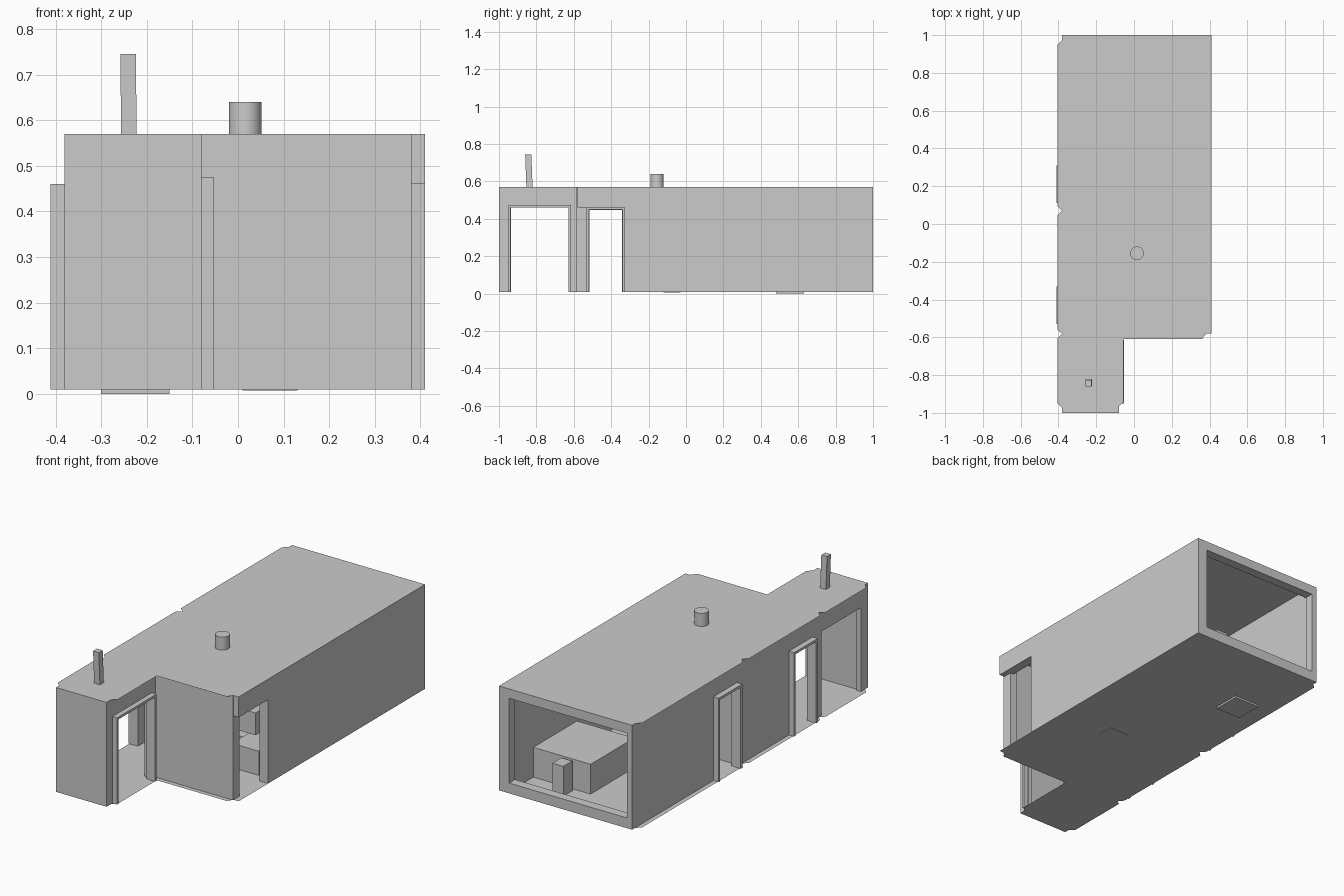
import bpy, bmesh
from math import radians
from mathutils import Matrix, Vector

if "Cube" in bpy.data.objects:
    bpy.data.objects.remove(bpy.data.objects["Cube"])

Z0, Z1 = 0.01, 0.57   # floor and roof levels


def add_box(bm, x0, x1, y0, y1, z0, z1):
    m = Matrix.Translation(((x0 + x1) / 2, (y0 + y1) / 2, (z0 + z1) / 2))
    m = m @ Matrix.Diagonal((x1 - x0, y1 - y0, z1 - z0, 1))
    bmesh.ops.create_cube(bm, size=1, matrix=m)


def make(name, bm):
    me = bpy.data.meshes.new(name)
    bm.to_mesh(me)
    bm.free()
    ob = bpy.data.objects.new(name, me)
    bpy.context.collection.objects.link(ob)
    return ob


def boxes(name, *dims):
    bm = bmesh.new()
    for d in dims:
        add_box(bm, *d)
    return make(name, bm)


def wall(name, axis, c0, c1, a0, a1, openings=()):
    """Wall along an axis; openings are (start, end, bottom, top)."""
    parts, pos = [], a0
    for s, e, zb, zt in openings:
        if s > pos:
            parts.append((pos, s, Z0, Z1))
        parts.append((s, e, zt, Z1))
        if zb > Z0:
            parts.append((s, e, Z0, zb))
        pos = e
    if pos < a1:
        parts.append((pos, a1, Z0, Z1))
    dims = [(c0, c1, s, e, b, t) if axis == 'y' else (s, e, c0, c1, b, t)
            for s, e, b, t in parts]
    return boxes(name, *dims)


def door_frame(name, x0, x1, y0, y1, top, t=0.013):
    boxes(name, (x0, x1, y0, y0 + t, Z0, top), (x0, x1, y1 - t, y1, Z0, top),
          (x0, x1, y0 + t, y1 - t, top - t, top))


# floor and roof sheets share one notched outline
outline = [(-.38, 1), (.41, 1), (.41, -.58), (.38, -.58), (.36, -.61),
           (-.055, -.61), (-.055, -.94), (-.08, -.965), (-.08, -1), (-.38, -1),
           (-.38, -.975), (-.405, -.95), (-.405, -.605), (-.38, -.582),
           (-.405, -.56), (-.405, .045), (-.38, .07), (-.405, .095),
           (-.405, .95), (-.38, .975)]
for name, z in (("floor", Z0), ("roof", Z1)):
    bm = bmesh.new()
    f = bm.faces.new([bm.verts.new((x, y, z)) for x, y in outline])
    f.normal_update()
    if (f.normal.z > 0) != (name == "roof"):
        f.normal_flip()
    make(name, bm)

# outer walls
wall("right_wall", 'y', .36, .41, -.33, 1)
boxes("right_lintel", (.36, .41, -.58, -.33, .46, Z1))
boxes("right_corner_post", (.335, .38, -.585, -.53, Z0, Z1))
wall("left_wall", 'y', -.38, -.355, -1, 1,
     [(-.94, -.605, Z0, .46), (-.52, -.34, Z0, .45), (.12, .30, Z0, .45)])
wall("back_window_wall", 'x', .95, 1, -.38, .41, [(-.35, .35, .065, .52)])
wall("wing_front_wall", 'x', -1, -.95, -.38, -.08)
wall("wing_right_wall", 'y', -.105, -.08, -.95, -.585, [(-.935, -.625, Z0, .46)])
wall("main_front_wall", 'x', -.585, -.56, -.08, .36)

# inner partitions
wall("wing_partition", 'x', -.605, -.56, -.38, -.08, [(-.34, -.13, Z0, .46)])
wall("bedroom_partition", 'x', .045, .095, -.38, .36, [(.0, .18, Z0, .46)])

# door frames
door_frame("left_door_frame_front", -.411, -.375, -.53, -.33, .46)
door_frame("left_door_frame_back", -.411, -.375, .11, .31, .46)
door_frame("wing_door_frame", -.085, -.053, -.95, -.615, .475)

# furniture
boxes("bed", (.02, .36, .41, .78, Z0, .17))
boxes("nightstand", (.115, .18, .80, .876, Z0, .17))
boxes("chest", (-.30, -.15, .48, .63, 0, .12))
boxes("counter", (.16, .32, -.28, -.10, Z0, .14))
boxes("shelf", (.16, .30, -.28, -.10, .22, .34))
boxes("hearth", (.01, .13, -.12, -.03, .007, .10))

# round roof vent
bm = bmesh.new()
bmesh.ops.create_cone(bm, cap_ends=True, segments=24, radius1=.036, radius2=.036,
                      depth=.08, matrix=Matrix.Translation((.016, -.155, .60)))
vent = make("roof_vent", bm)
for p in vent.data.polygons:
    p.use_smooth = len(p.vertices) == 4
vent.data.set_sharp_from_angle(angle=radians(35))

# slightly leaning chimney post
post = boxes("chimney_post", (-.256, -.222, -.853, -.820, .56, .745))
for v in post.data.vertices:
    if v.co.z > .7:
        v.co += Vector((-.002, -.007, 0))
